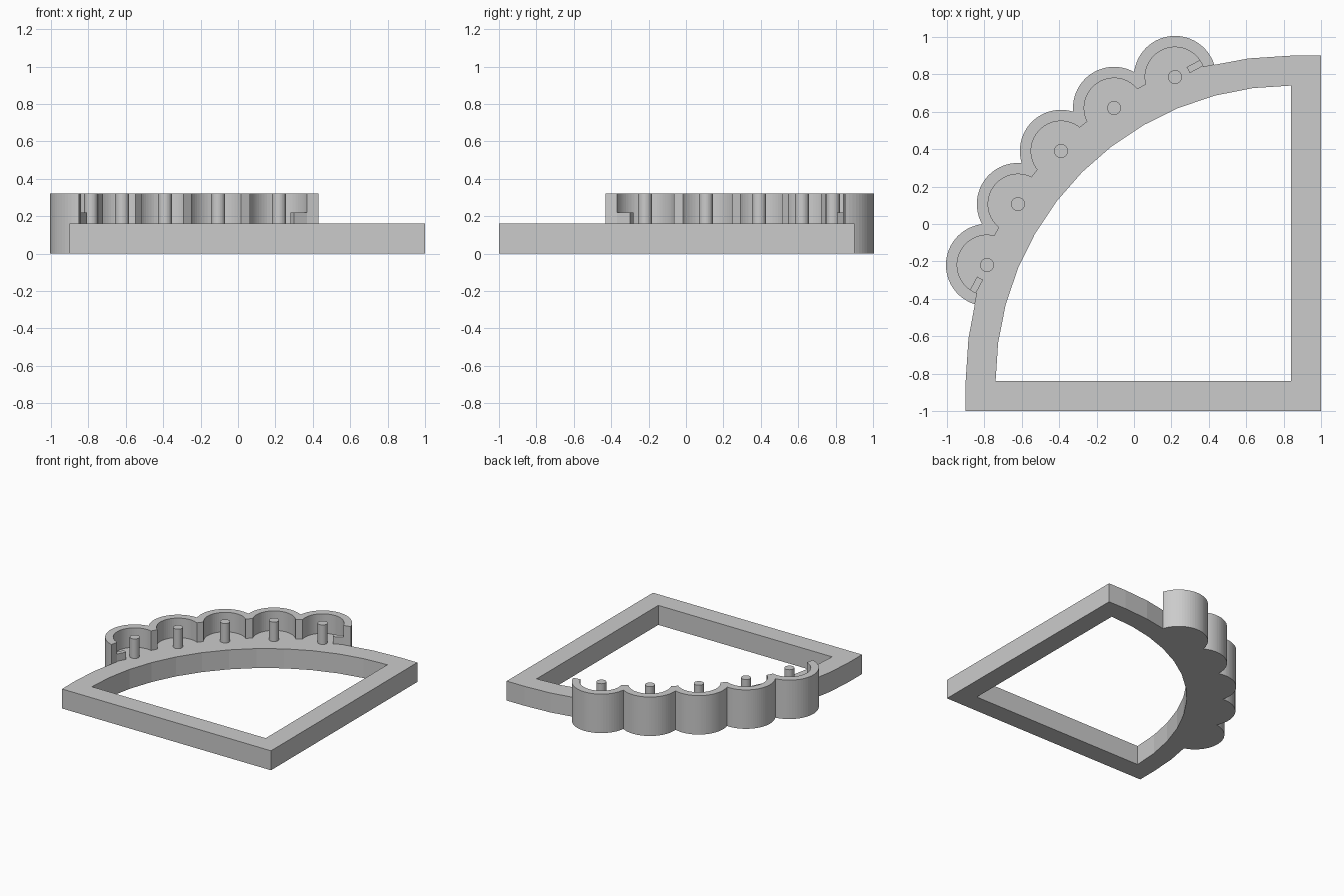
import bpy
import bmesh
from math import sin, cos, radians, degrees, acos, asin
from mathutils import Vector, Matrix

if "Cube" in bpy.data.objects:
    bpy.data.objects.remove(bpy.data.objects["Cube"], do_unlink=True)

# Main dimensions
CORNER = Vector((0.84, -0.84))      # centre of the quarter arcs
WIDTH = 0.16                        # frame bar width and height
R_IN = 1.58
R_OUT = R_IN + WIDTH
TOP = 2 * WIDTH
CUP_R, CUP_IN = 0.22, 0.16          # scallop radii
STEP = 12.05                        # degrees between scallops
CUPS = [45 + STEP * k for k in (2, 1, 0, -1, -2)]

grey = bpy.data.materials.new("plain_grey")
grey.use_nodes = True
colour = (0.6, 0.6, 0.6, 1)
grey.diffuse_color = colour
grey.node_tree.nodes["Principled BSDF"].inputs["Base Color"].default_value = colour


def polar(theta, r=R_OUT):
    t = radians(theta)
    return CORNER + Vector((-cos(t), sin(t))) * r


def arc(theta, r, start, end, n):
    """Arc round a scallop centre; angles run from the outward direction."""
    c = polar(theta)
    pts = []
    for i in range(n + 1):
        a = radians(180 - theta + start + (end - start) * i / n)
        pts.append(c + Vector((cos(a), sin(a))) * r)
    return pts


def reach(r, limit):
    """Angle at which a circle round a scallop centre crosses a frame radius."""
    return degrees(acos((limit**2 - R_OUT**2 - r**2) / (2 * R_OUT * r)))


def prism(name, loops, z0, z1):
    bm = bmesh.new()
    edges = []
    for loop in loops:
        vs = [bm.verts.new((p.x, p.y, z0)) for p in loop]
        edges += [bm.edges.new((v, vs[i - 1])) for i, v in enumerate(vs)]
    bmesh.ops.triangle_fill(bm, edges=edges, use_beauty=True)
    ext = bmesh.ops.extrude_face_region(bm, geom=bm.faces[:])
    moved = [g for g in ext["geom"] if isinstance(g, bmesh.types.BMVert)]
    bmesh.ops.translate(bm, verts=moved, vec=(0, 0, z1 - z0))
    bmesh.ops.recalc_face_normals(bm, faces=bm.faces[:])
    mesh = bpy.data.meshes.new(name)
    bm.to_mesh(mesh)
    bm.free()
    mesh.materials.append(grey)
    ob = bpy.data.objects.new(name, mesh)
    bpy.context.collection.objects.link(ob)
    return ob


# Scalloped outer edge, running from the back end to the side end
cusp = STEP / 2 + degrees(asin(R_OUT * sin(radians(STEP / 2)) / CUP_R))
outer_end = reach(CUP_R, R_OUT)
inner_end, inner_join = reach(CUP_IN, R_OUT + 0.003), reach(CUP_IN, R_OUT + 0.025)
scallops, inside = [], []
for i, th in enumerate(CUPS):
    first, last = i == 0, i == len(CUPS) - 1
    pts = arc(th, CUP_R, -outer_end if first else -cusp,
              outer_end if last else cusp, 28)
    scallops += pts if first else pts[1:]
    inside += arc(th, CUP_IN, -inner_end if first else -inner_join,
                  inner_end if last else inner_join, 28)

# Quarter frame with scalloped base
steps = [90 - 7.5 * i for i in range(13)]
edge = CUPS[0] + 7.3
outline = [Vector((1, -1)), Vector((1, CORNER.y + R_OUT))]
outline += [polar(t) for t in steps if t > edge + 0.2]
outline += scallops
outline += [polar(t) for t in steps if t < 90 - edge - 0.2]
outline.append(Vector((CORNER.x - R_OUT, -1)))
opening = [CORNER] + [polar(t, R_IN) for t in steps]
prism("quarter_frame", [outline, opening], 0, WIDTH)

# Raised wall along the scallops
prism("scalloped_wall", [scallops + inside[::-1]], WIDTH, TOP)

# Pins in the scallops
for i, th in enumerate(CUPS):
    prism(f"pin_{i + 1}", [arc(th, 0.037, 0, 348.75, 31)], WIDTH, TOP)

# Low tabs inside both wall ends
for name, th, angle in (("back_tab", CUPS[0], 28), ("side_tab", CUPS[-1], 242)):
    turn = Matrix.Rotation(radians(angle), 2)
    box = [(0.08, -0.018), (0.165, -0.018), (0.165, 0.018), (0.08, 0.018)]
    prism(name, [[polar(th) + turn @ Vector(p) for p in box]], WIDTH, 0.22)
